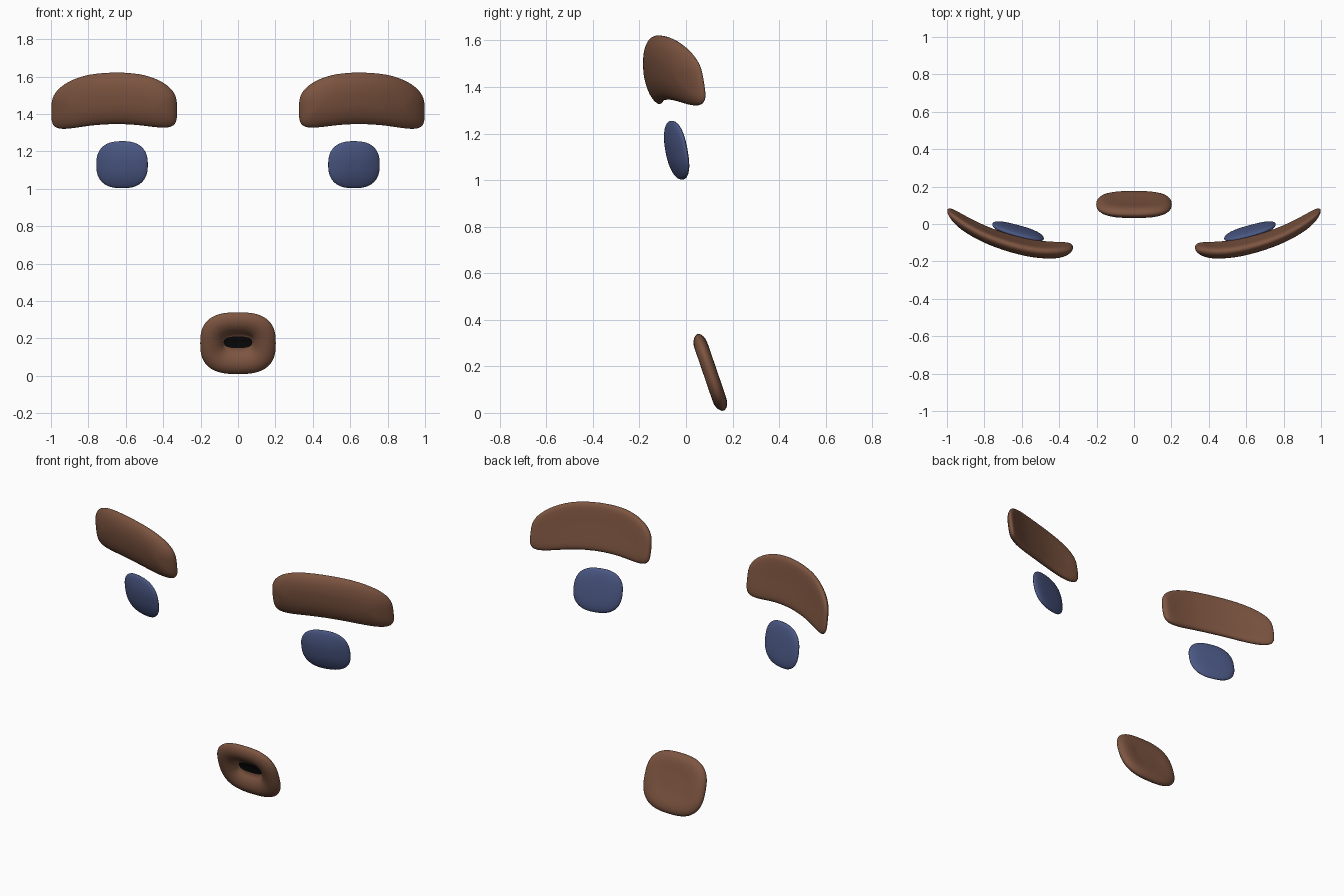
import bpy, bmesh
from math import cos, sin, tau, copysign

cube = bpy.data.objects.get("Cube")
if cube:
    bpy.data.objects.remove(cube, do_unlink=True)


def material(name, rgb):
    m = bpy.data.materials.new(name)
    m.use_nodes = True
    m.diffuse_color = (*rgb, 1)
    bsdf = m.node_tree.nodes["Principled BSDF"]
    bsdf.inputs["Base Color"].default_value = (*rgb, 1)
    bsdf.inputs["Roughness"].default_value = 0.7
    return m


brown = material("brown", (0.205, 0.09, 0.052))
blue = material("slate blue", (0.07, 0.097, 0.23))
black = material("black", (0.003, 0.003, 0.003))
SEG = 48


def pillow(name, half_w, half_h, power, profile, place, mats, front_mat=0):
    """Rounded plate: inset copies of one outline, stacked from front to back."""
    bm = bmesh.new()
    rings = []
    for inset, depth in profile:
        ring = []
        for i in range(SEG):
            c, s = cos(tau * i / SEG), sin(tau * i / SEG)
            u = copysign(abs(c) ** (2 / power), c) * (half_w - inset)
            v = copysign(abs(s) ** (2 / power), s) * (half_h - inset)
            ring.append(bm.verts.new(place(u, depth, v)))
        rings.append(ring)
    for a, b in zip(rings, rings[1:]):
        for i in range(SEG):
            j = (i + 1) % SEG
            bm.faces.new((a[i], a[j], b[j], b[i]))
    # close front and back with strips between upper and lower edge
    for ring, mat in ((rings[0], front_mat), (rings[-1], 0)):
        for i in range(SEG // 2):
            quad = [ring[i], ring[i + 1], ring[-i - 1], ring[-i]]
            face = bm.faces.new(list(dict.fromkeys(quad)))
            face.material_index = mat
    bmesh.ops.recalc_face_normals(bm, faces=bm.faces)
    for f in bm.faces:
        f.smooth = True
    mesh = bpy.data.meshes.new(name)
    bm.to_mesh(mesh)
    bm.free()
    for m in mats:
        mesh.materials.append(m)
    ob = bpy.data.objects.new(name, mesh)
    bpy.context.collection.objects.link(ob)
    sub = ob.modifiers.new("smooth", "SUBSURF")
    sub.levels = sub.render_levels = 1
    return ob


def lean(depth, v, angle):
    """Tip a point so that the top comes forward."""
    return (depth * cos(angle) - v * sin(angle),
            v * cos(angle) + depth * sin(angle))


# Cross-sections as (inset, depth), front to back
brow_profile = [(0.11, -0.042), (0.08, -0.038), (0.05, -0.031), (0.025, -0.02),
                (0.008, -0.006), (0, 0.008), (0.006, 0.021), (0.02, 0.029),
                (0.045, 0.031), (0.11, 0.03)]
eye_profile = [(0.11, -0.031), (0.08, -0.029), (0.05, -0.023), (0.022, -0.014),
               (0.005, -0.005), (0, 0.003), (0.006, 0.011), (0.025, 0.019),
               (0.06, 0.024), (0.11, 0.025)]
mouth_profile = [(0.13, 0.018), (0.122, 0.002), (0.108, -0.013), (0.083, -0.027),
                 (0.055, -0.033), (0.028, -0.028), (0.008, -0.014), (0, 0),
                 (0.008, 0.015), (0.028, 0.027), (0.06, 0.03), (0.1, 0.027),
                 (0.13, 0.025)]

for side, label in ((1, "left"), (-1, "right")):
    # Eyebrow: arched, and wrapped backward toward the outer end
    def brow_place(u, depth, v):
        x = 0.662 + u
        y, z = lean(depth, v, 0.16)
        y += -0.14 + 0.6 * (x - 0.42) ** 2
        z += 1.485 - 0.62 * u * u - 0.012 * u
        return side * x, y, z

    # Eye: lens turned slightly outward
    def eye_place(u, depth, v):
        y, z = lean(depth, v, 0.18)
        return side * (0.62 + u), y - 0.042 + 0.27 * u, 1.128 + z

    pillow(label + "_eyebrow", 0.339, 0.142, 3.7, brow_profile, brow_place, [brown])
    pillow(label + "_eye", 0.14, 0.13, 2.5, eye_profile, eye_place, [blue])


# Mouth: padded ring with a dark opening and a closed back
def mouth_place(u, depth, v):
    y, z = lean(depth, v, 0.33)
    return u, 0.105 + y, 0.174 + z


pillow("mouth", 0.205, 0.177, 2.7, mouth_profile, mouth_place, [brown, black], 1)
